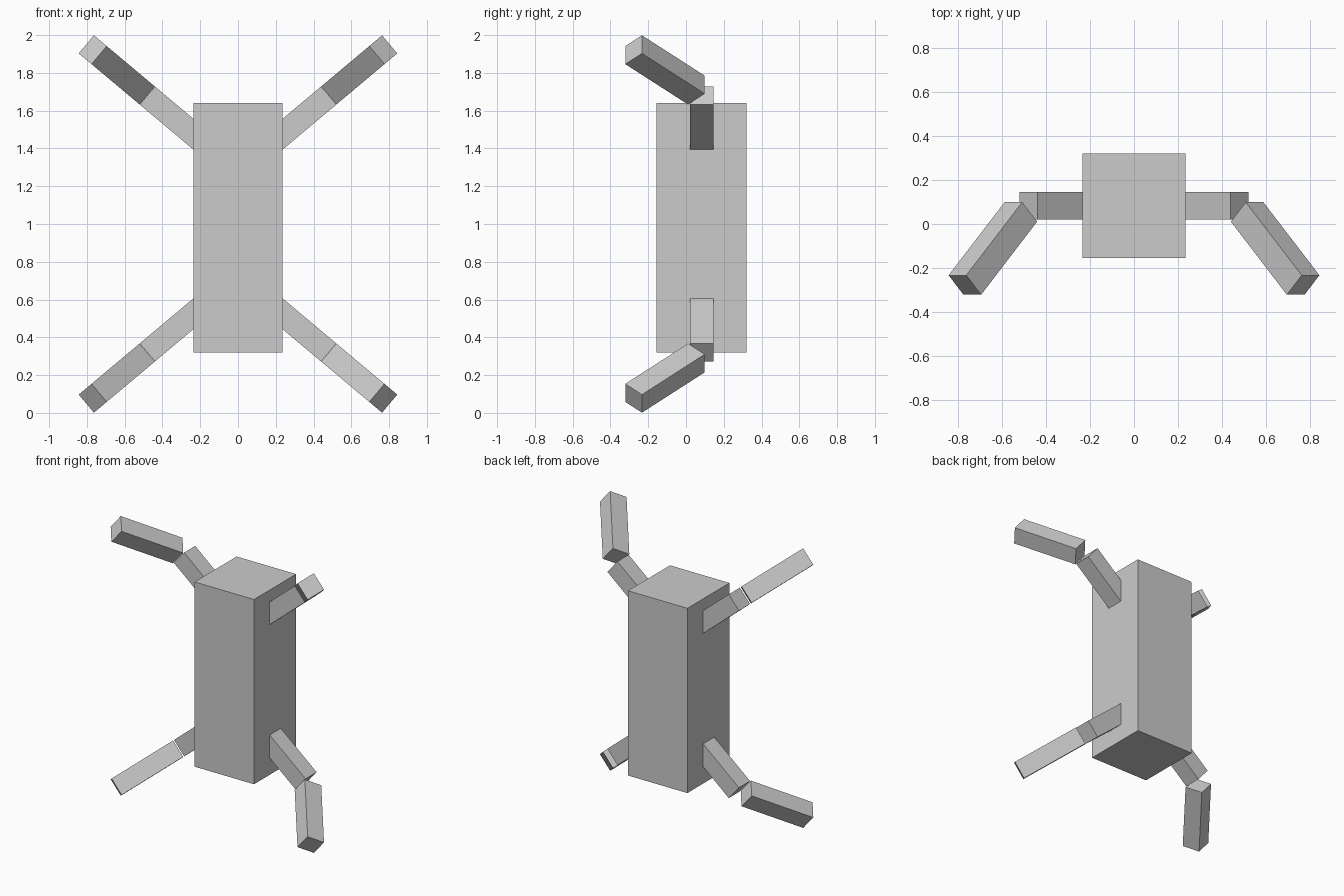
import bpy
import bmesh
from math import radians
from mathutils import Matrix, Vector

if "Cube" in bpy.data.objects:
    bpy.data.objects.remove(bpy.data.objects["Cube"])

# Single plain grey for every part
grey = bpy.data.materials.new("light_grey")
grey.use_nodes = True
colour = (0.6, 0.6, 0.6, 1)
grey.diffuse_color = colour
grey.node_tree.nodes["Principled BSDF"].inputs["Base Color"].default_value = colour


def box(name, size, matrix):
    """Flat-shaded block of the given size, placed by a matrix."""
    bm = bmesh.new()
    bmesh.ops.create_cube(bm, size=1, matrix=matrix @ Matrix.Diagonal((*size, 1)))
    bmesh.ops.recalc_face_normals(bm, faces=bm.faces)
    mesh = bpy.data.meshes.new(name)
    bm.to_mesh(mesh)
    bm.free()
    mesh.materials.append(grey)
    obj = bpy.data.objects.new(name, mesh)
    bpy.context.collection.objects.link(obj)
    return obj


# Torso
box("body", (0.47, 0.475, 1.32), Matrix.Translation((0, 0.0825, 0.98)))

# Limb frame: origin at the joint, x running outward along the upper segment
THICK = 0.125
UPPER, LOWER = 0.37, 0.47
joint = Matrix.Translation((0.48, 0.0825, 0.68)) @ Matrix.Rotation(radians(-40), 4, "Y")
upper = joint @ Matrix.Translation((-UPPER / 2, 0, 0))
bend = Matrix.Rotation(radians(-45), 4, "Z")
lower = (joint @ Matrix.Translation((0.045, -0.0275, 0)) @ bend
         @ Matrix.Translation((LOWER / 2, 0, 0)))

# Four limbs, mirrored sideways and about mid-height
for side, sx in (("left", 1), ("right", -1)):
    for kind, sz in (("arm", 1), ("leg", -1)):
        mirror = Matrix.Translation(Vector((0, 0, 1))) @ Matrix.Diagonal((sx, 1, sz, 1))
        box(f"{side}_upper_{kind}", (UPPER, THICK, THICK), mirror @ upper)
        box(f"{side}_lower_{kind}", (LOWER, THICK, THICK), mirror @ lower)
